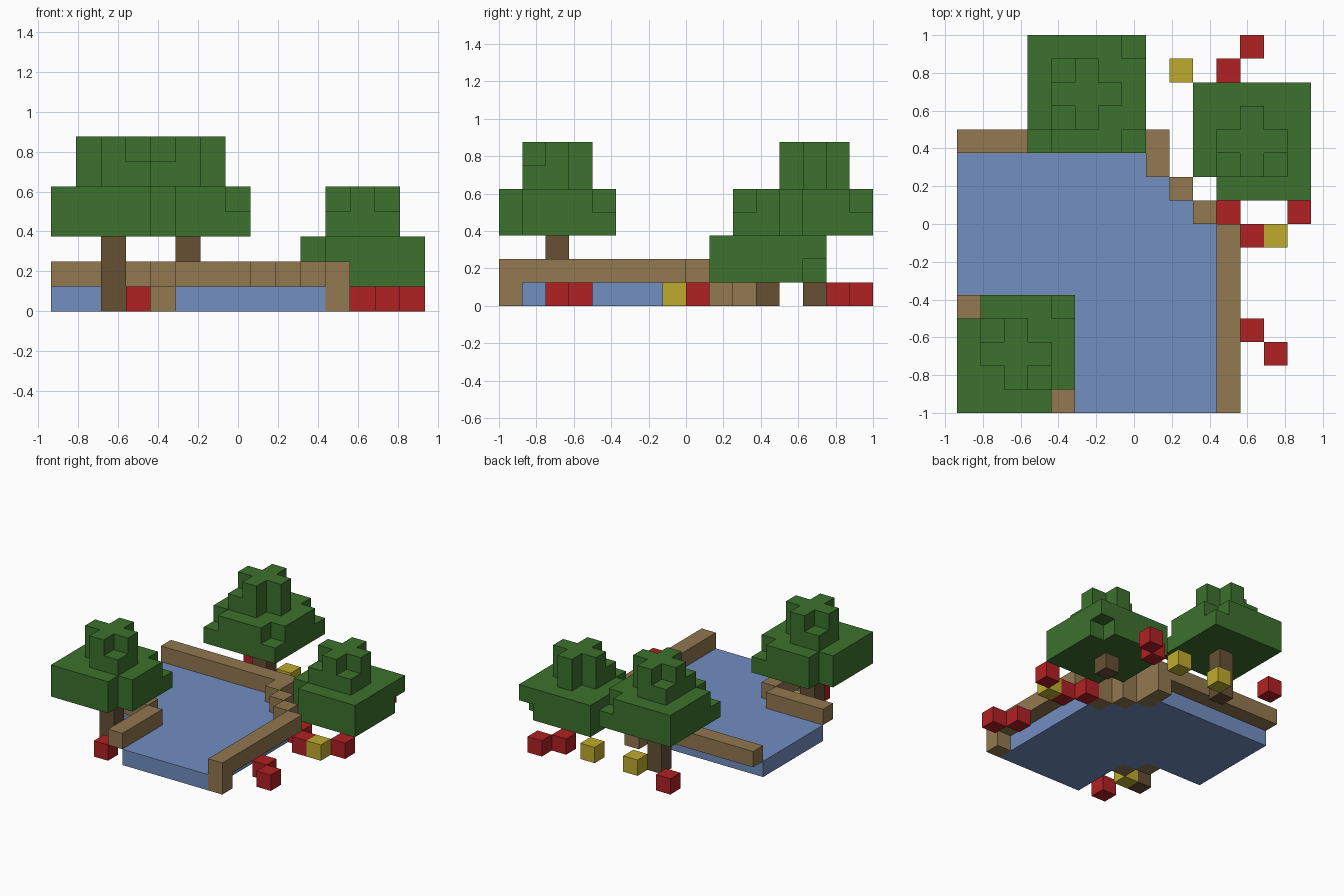
import bpy
import bmesh
from mathutils import Vector

cube = bpy.data.objects.get("Cube")
if cube:
    bpy.data.objects.remove(cube, do_unlink=True)

UNIT = 0.125
ORIGIN = Vector((-7.5, -8, 0))


def material(name, rgb):
    """Flat material from 0-255 display values, stored as linear."""
    color = [((c / 255 + 0.055) / 1.055) ** 2.4 for c in rgb] + [1]
    mat = bpy.data.materials.new(name)
    mat.use_nodes = True
    mat.diffuse_color = color
    mat.node_tree.nodes["Principled BSDF"].inputs["Base Color"].default_value = color
    return mat


leaf = material("leaf green", (60, 113, 45))
bark = material("dark bark", (102, 80, 52))
earth = material("bank brown", (146, 120, 80))
water = material("water blue", (114, 142, 193))
red = material("flower red", (177, 33, 36))
yellow = material("flower yellow", (190, 171, 45))


def box(x, y, z):
    """Grid cells in inclusive (low, high) ranges."""
    return {(i, j, k) for i in range(x[0], x[1] + 1)
            for j in range(y[0], y[1] + 1) for k in range(z[0], z[1] + 1)}


def build(name, cells, mat):
    """Join grid cells into one clean blocky mesh."""
    bm = bmesh.new()
    verts = {}

    def vert(p):
        if p not in verts:
            verts[p] = bm.verts.new((Vector(p) + ORIGIN) * UNIT)
        return verts[p]

    for cell in sorted(cells):
        for axis in range(3):
            u, v = (axis + 1) % 3, (axis + 2) % 3
            for side in (0, 1):
                near = list(cell)
                near[axis] += 2 * side - 1
                if tuple(near) in cells:
                    continue
                loop = []
                for a, b in ((0, 0), (1, 0), (1, 1), (0, 1)):
                    p = list(cell)
                    p[axis] += side
                    p[u] += a
                    p[v] += b
                    loop.append(vert(tuple(p)))
                bm.faces.new(loop if side else loop[::-1])
    bmesh.ops.dissolve_limit(bm, angle_limit=0.01, verts=bm.verts[:], edges=bm.edges[:])
    mesh = bpy.data.meshes.new(name)
    bm.to_mesh(mesh)
    bm.free()
    mesh.materials.append(mat)
    obj = bpy.data.objects.new(name, mesh)
    bpy.context.collection.objects.link(obj)


def tree(name, x, y, base, gaps, corners):
    """Trunk, square canopy with gaps, cross-shaped top with some low corners."""
    build(name + "_trunk", box((x, x), (y, y), (0, base - 1)), bark)
    crown = box((x - 2, x + 2), (y - 2, y + 2), (base, base + 1))
    crown -= {(x + a, y + b, base + c) for a, b, c in gaps}
    top = (base + 2, base + 3)
    crown |= box((x - 1, x + 1), (y, y), top) | box((x, x), (y - 1, y + 1), top)
    crown |= {(x + a, y + b, base + 2) for a, b in corners}
    build(name + "_canopy", crown, leaf)


# Trees
tree("back_tree", 5, 13, 3, [(-2, -2, 1), (2, 2, 1), (2, -2, 1)], [(-1, 1), (-1, -1)])
tree("front_tree", 2, 2, 3,
     [(2, -2, 0), (2, -2, 1), (-2, 2, 0), (-2, 2, 1), (2, 2, 1)], [(1, -1), (-1, 1)])
tree("side_tree", 12, 11, 1, [(-2, -2, 0), (-2, -2, 1), (2, 2, 0)], [(-1, -1), (1, -1)])

# Pond with a stepped back corner and a cut front corner
pond = box((0, 7), (5, 10), (0, 0)) | box((5, 7), (0, 4), (0, 0)) | {(4, 4, 0)}
for step in range(3):
    pond |= box((8 + step, 8 + step), (0, 9 - step), (0, 0))
build("pond", pond, water)

# Raised banks around the pond
low, full = (1, 1), (0, 1)
bank = box((0, 7), (11, 11), low) | box((8, 8), (10, 11), full)
bank |= box((9, 9), (9, 9), full) | box((10, 10), (8, 8), full)
bank |= box((11, 11), (0, 7), low) | {(11, 0, 0)}
build("main_bank", bank, earth)
build("corner_bank", box((0, 3), (4, 4), low) | box((4, 4), (0, 3), low)
      | {(3, 4, 0), (4, 3, 0)}, earth)

# Flowers scattered on the ground
for label, mat, spots in (
        ("red_flower", red, [(12, 15), (11, 14), (3, 15), (11, 8), (14, 8),
                             (12, 7), (12, 3), (13, 2), (3, 0)]),
        ("yellow_flower", yellow, [(9, 14), (6, 14), (13, 7), (3, 2)])):
    for n, (i, j) in enumerate(spots, 1):
        build(f"{label}_{n}", {(i, j, 0)}, mat)
